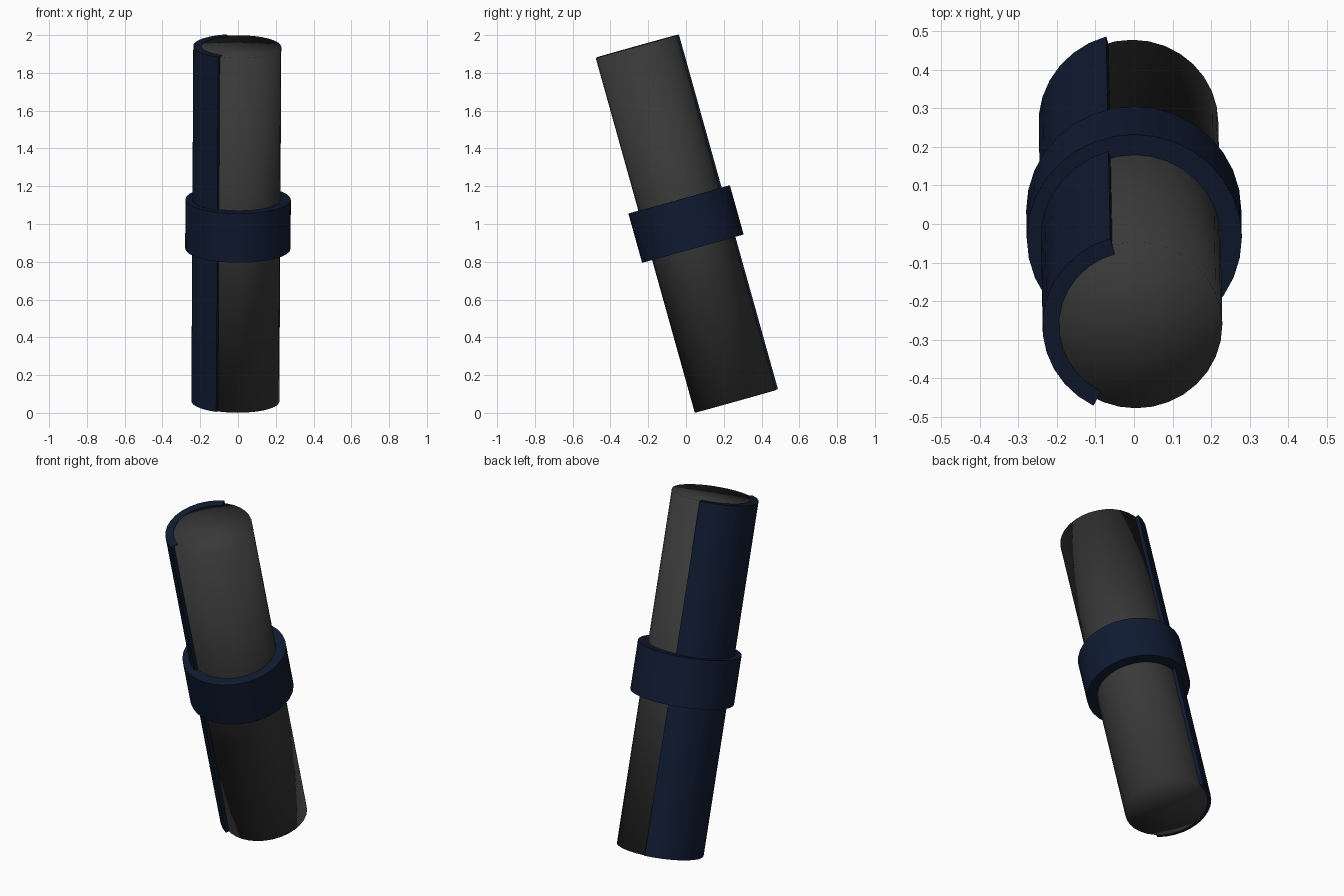
import bpy, bmesh
from math import radians, cos, sin, pi
from mathutils import Euler, Vector

if "Cube" in bpy.data.objects:
    bpy.data.objects.remove(bpy.data.objects["Cube"])

SIDES = 32
LENGTH = 1.95
TILT = (Euler((radians(15.6), 0, 0)).to_matrix() @ Euler((0, radians(0.3), 0)).to_matrix()).to_euler()


def material(name, rgb):
    m = bpy.data.materials.new(name)
    m.diffuse_color = (*rgb, 1)
    m.use_nodes = True
    m.node_tree.nodes["Principled BSDF"].inputs["Base Color"].default_value = m.diffuse_color
    return m


def finish(obj, mat):
    obj.data.materials.append(mat)
    obj.rotation_euler = TILT
    obj.location = (0, 0, 1)
    return obj


def arc_shell(name, r_in, r_out, z0, z1, a0, a1, steps, mat):
    """Tube wall swept from angle a0 to a1; a full turn closes on itself."""
    bm = bmesh.new()
    closed = abs(a1 - a0 - 2 * pi) < 1e-6
    rows = []
    for i in range(steps if closed else steps + 1):
        a = a0 + (a1 - a0) * i / steps
        rows.append([bm.verts.new((r * cos(a), r * sin(a), z))
                     for r, z in ((r_in, z0), (r_out, z0), (r_out, z1), (r_in, z1))])
    for i in range(steps):
        p, q = rows[i], rows[(i + 1) % len(rows)]
        for k in range(4):
            n = (k + 1) % 4
            bm.faces.new((p[k], q[k], q[n], p[n]))
    if not closed:
        bm.faces.new(rows[0])
        bm.faces.new(rows[-1])
    bmesh.ops.recalc_face_normals(bm, faces=bm.faces)
    mesh = bpy.data.meshes.new(name)
    bm.to_mesh(mesh)
    bm.free()
    obj = bpy.data.objects.new(name, mesh)
    bpy.context.collection.objects.link(obj)
    bpy.ops.object.select_all(action='DESELECT')
    obj.select_set(True)
    bpy.context.view_layer.objects.active = obj
    bpy.ops.object.shade_smooth_by_angle(angle=radians(30))
    return finish(obj, mat)


dark = material("dark_grey", (0.04, 0.04, 0.04))
navy = material("navy", (0.005, 0.011, 0.032))

# Main tube, fully smooth including its end caps
bpy.ops.mesh.primitive_cylinder_add(vertices=SIDES, radius=0.224, depth=LENGTH, end_fill_type='TRIFAN')
tube = bpy.context.object
tube.name = "tube"
bpy.ops.object.shade_smooth()
finish(tube, dark)

# Raised side panel on the left
arc_shell("side_panel", 0.2, 0.243, -LENGTH / 2 + 0.002, LENGTH / 2 + 0.002,
          radians(180 - 74), radians(180 + 63), 12, navy)

# Collar around the middle
arc_shell("collar", 0.2, 0.279, -0.135, 0.135, 0, 2 * pi, SIDES, navy)
